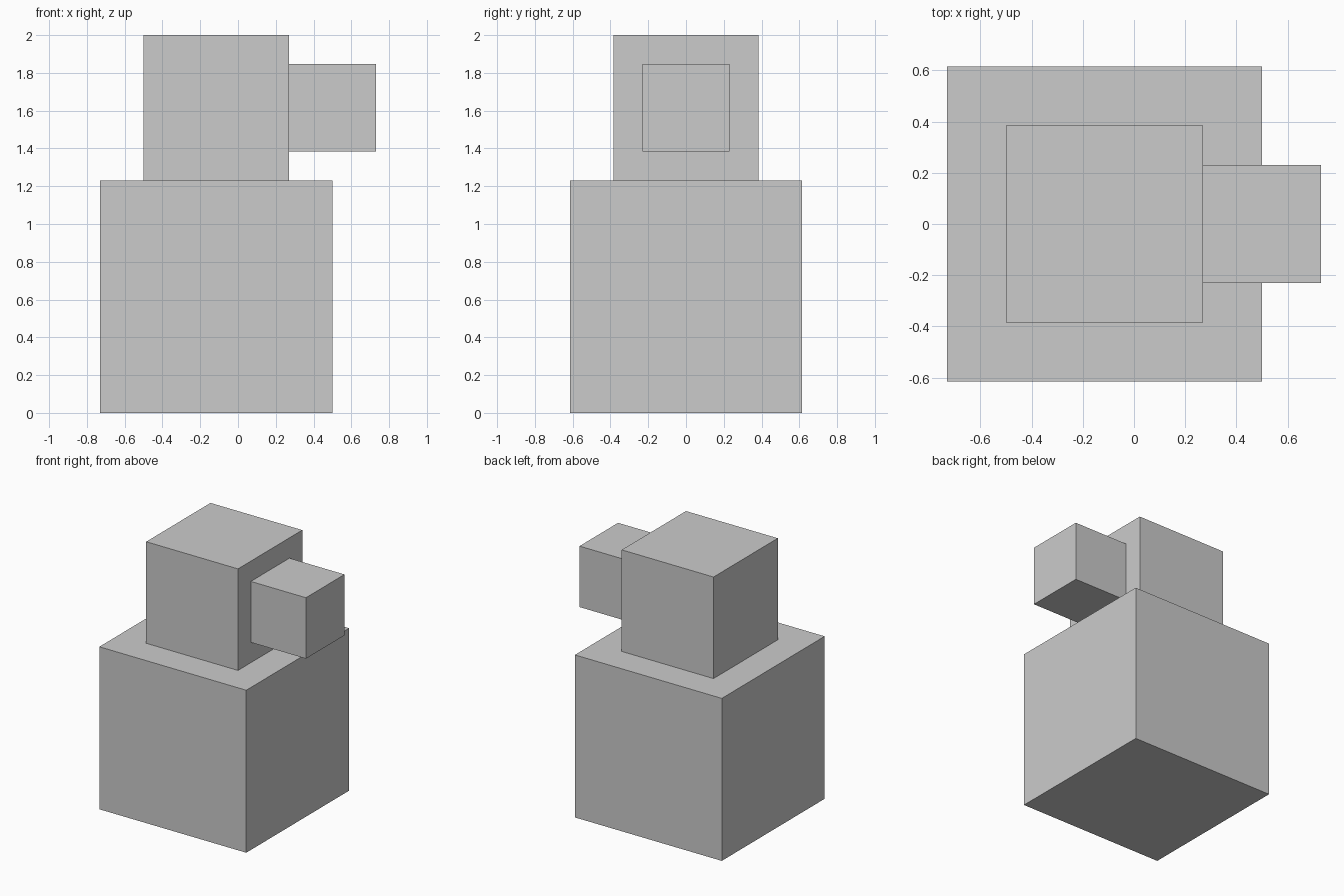
import bpy

if "Cube" in bpy.data.objects:
    bpy.data.objects.remove(bpy.data.objects["Cube"])

U = 2 / 13  # the model is 13 modules tall


def cube(name, side, x, z):
    """Cube of given side, centred on y = 0; x and z are its low corner (in modules)."""
    bpy.ops.mesh.primitive_cube_add(
        size=side * U, location=((x + side / 2) * U, 0, (z + side / 2) * U))
    bpy.context.object.name = name


# 8-module body, 5-module head on top, 3-module snout on the head's right face
cube("body", 8, -4.75, 0)
cube("head", 5, -3.25, 8)
cube("snout", 3, 1.75, 9)
